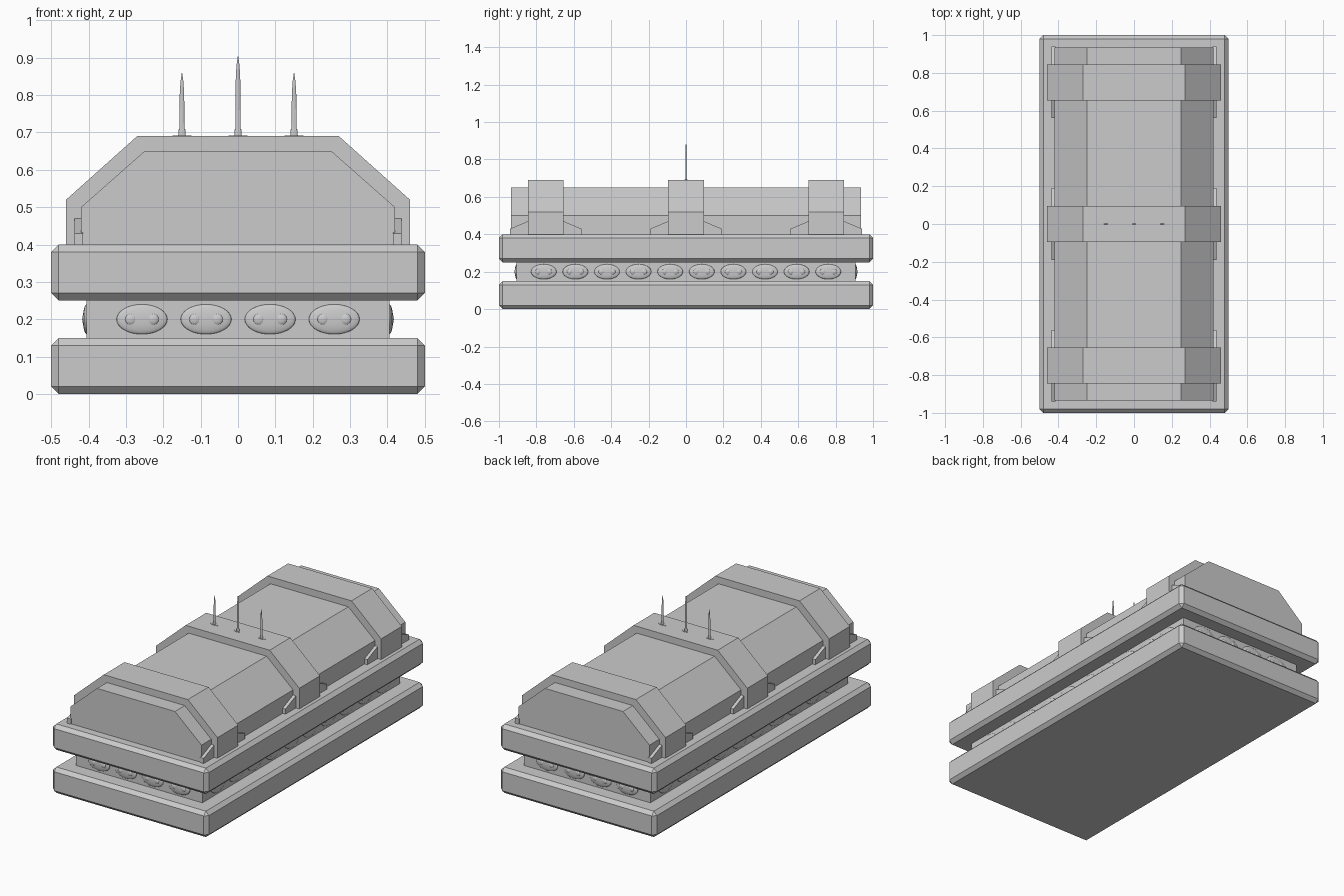
import bpy, bmesh, math
from mathutils import Matrix, Vector

if "Cube" in bpy.data.objects:
    bpy.data.objects.remove(bpy.data.objects["Cube"])


def add_object(name, bm):
    mesh = bpy.data.meshes.new(name)
    bmesh.ops.recalc_face_normals(bm, faces=bm.faces)
    bm.to_mesh(mesh)
    bm.free()
    ob = bpy.data.objects.new(name, mesh)
    bpy.context.collection.objects.link(ob)
    return ob


def box(name, sx, sy, z0, z1, bevel=0):
    bm = bmesh.new()
    m = Matrix.Translation((0, 0, (z0 + z1) / 2)) @ Matrix.Diagonal((sx, sy, z1 - z0, 1))
    bmesh.ops.create_cube(bm, size=1, matrix=m)
    if bevel:
        bmesh.ops.bevel(bm, geom=bm.edges[:], offset=bevel, segments=1, affect='EDGES')
    return add_object(name, bm)


def prism(name, points, direction):
    bm = bmesh.new()
    face = bm.faces.new([bm.verts.new(p) for p in points])
    ext = bmesh.ops.extrude_face_region(bm, geom=[face], use_keep_orig=True)
    bmesh.ops.translate(bm, vec=direction,
                        verts=[v for v in ext['geom'] if isinstance(v, bmesh.types.BMVert)])
    return add_object(name, bm)


def arch(name, side, shoulder, roof, top, y0, y1):
    half = [(side, 0.40), (side, shoulder), (roof, top)]
    prof = half + [(-x, z) for x, z in reversed(half)]
    return prism(name, [(x, y0, z) for x, z in prof], (0, y1 - y0, 0))


# Two chamfered slabs with a recessed core between them
box("lower_slab", 1, 2, 0, 0.15, 0.02)
box("upper_slab", 1, 2, 0.25, 0.40, 0.02)
box("recessed_core", 0.81, 1.81, 0.14, 0.26)

# Faceted hull and its three raised bands
arch("upper_hull", 0.42, 0.50, 0.25, 0.65, -0.935, 0.935)
for i, y in enumerate((-0.75, 0, 0.75)):
    arch(f"hull_band_{i}", 0.46, 0.52, 0.27, 0.69, y - 0.095, y + 0.095)
    # Sloped gussets either side of each band
    for s in (-1, 1):
        prof = [(-0.19, 0.40), (-0.19, 0.43), (-0.095, 0.47),
                (0.095, 0.47), (0.19, 0.43), (0.19, 0.40)]
        prism(f"band_gusset_{i}_{'right' if s > 0 else 'left'}",
              [(s * 0.415, y + a, z) for a, z in prof], (s * 0.023, 0, 0))

# Oval stud with two small bumps, shared by all copies
bm = bmesh.new()
bmesh.ops.create_uvsphere(bm, u_segments=32, v_segments=16, radius=1,
                          matrix=Matrix.Diagonal((0.068, 0.010, 0.040, 1)))
for x in (-0.03, 0.03):
    m = Matrix.Translation((x, -0.005, 0)) @ Matrix.Diagonal((0.016, 0.007, 0.016, 1))
    bmesh.ops.create_uvsphere(bm, u_segments=16, v_segments=8, radius=1, matrix=m)
for f in bm.faces:
    f.smooth = True
stud = add_object("oval_stud", bm)

spots = []
for s, turn in ((-1, 0), (1, math.pi)):
    spots += [((-0.257 + 0.1715 * i, s * 0.905, 0.2), turn) for i in range(4)]
for s, turn in ((-1, -math.pi / 2), (1, math.pi / 2)):
    spots += [((s * 0.405, -0.7605 + 0.169 * i, 0.2), turn) for i in range(10)]
for i, (loc, turn) in enumerate(spots):
    ob = stud if i == 0 else stud.copy()
    if i:
        ob.name = f"oval_stud_{i}"
        bpy.context.collection.objects.link(ob)
    ob.location = loc
    ob.rotation_euler = (0, 0, turn)

# Thin flattened spikes on the middle band
for name, x, tip in (("left", -0.15, 0.86), ("middle", 0, 0.905), ("right", 0.15, 0.86)):
    rings = [(0.025, 0.687), (0.025, 0.692), (0.010, 0.692), (0.009, 0.708),
             (0.007, 0.709), (0.006, tip - 0.06), (0.004, tip - 0.025), (0.0004, tip)]
    bm = bmesh.new()
    loops = []
    for r, z in rings:
        loops.append([bm.verts.new((x + r * math.cos(a * math.pi / 4),
                                    r * 0.35 * math.sin(a * math.pi / 4), z)) for a in range(8)])
    for lo, hi in zip(loops, loops[1:]):
        for a in range(8):
            b = (a + 1) % 8
            bm.faces.new((lo[a], lo[b], hi[b], hi[a]))
    bm.faces.new(loops[0])
    bm.faces.new(loops[-1])
    add_object(f"spike_{name}", bm)
